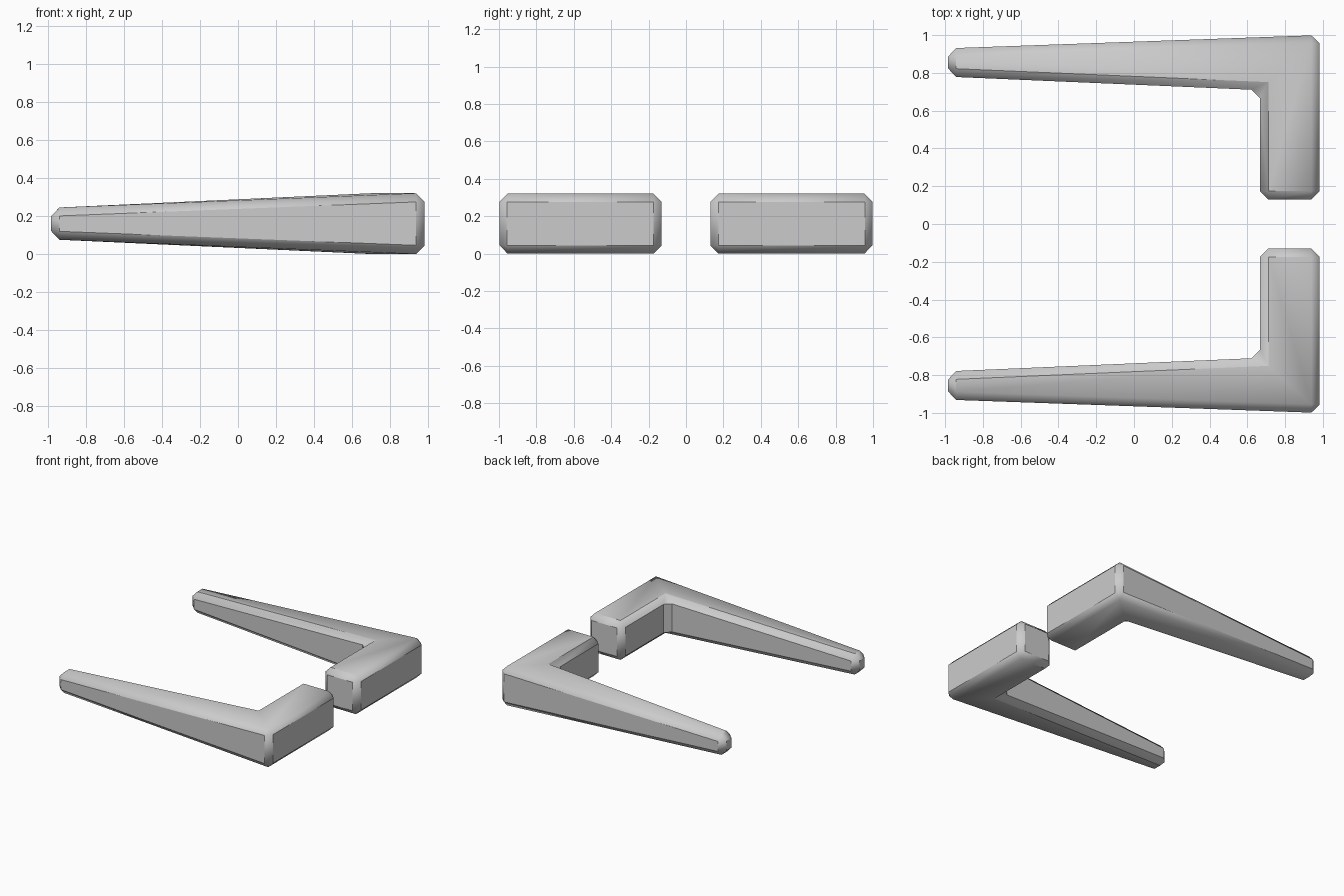
import bpy, bmesh, math

cube = bpy.data.objects.get("Cube")
if cube:
    bpy.data.objects.remove(cube, do_unlink=True)

GREY = (0.6, 0.6, 0.6, 1)
mat = bpy.data.materials.new("light_grey")
mat.use_nodes = True
mat.diffuse_color = GREY
mat.node_tree.nodes["Principled BSDF"].inputs["Base Color"].default_value = GREY

MID = 0.16
# Plan outline with half heights: tip pair, heel pair, stub end pair
PLAN = [(-0.985, -0.93, 0.083), (0.983, -1.0, MID), (0.983, -0.13, MID),
        (0.667, -0.13, MID), (0.667, -0.709, MID), (-0.985, -0.78, 0.083)]


def build_bracket(name, side):
    """Tapered arm and short stub joined in an L, with chamfered edges."""
    bm = bmesh.new()
    top = [bm.verts.new((x, y * side, MID + h)) for x, y, h in PLAN]
    low = [bm.verts.new((x, y * side, MID - h)) for x, y, h in PLAN]
    for ring in (top, low):
        bm.faces.new([ring[i] for i in (0, 1, 4, 5)])
        bm.faces.new([ring[i] for i in (1, 2, 3, 4)])
    for i in range(len(PLAN)):
        j = (i + 1) % len(PLAN)
        bm.faces.new((top[i], top[j], low[j], low[i]))
    bmesh.ops.recalc_face_normals(bm, faces=bm.faces)
    edges = [e for e in bm.edges if e.calc_face_angle() > math.radians(30)]
    bmesh.ops.bevel(bm, geom=edges, offset=0.044, segments=1,
                    profile=0.5, affect='EDGES')
    bmesh.ops.recalc_face_normals(bm, faces=bm.faces)

    # Smooth shading: crisp chamfers, soft along the outer rim
    for f in bm.faces:
        f.smooth = True
    for e in bm.edges:
        mid = (e.verts[0].co + e.verts[1].co) / 2
        flat = any(abs(f.normal.z) > 0.9 for f in e.link_faces)
        outer = mid.x > 0.9 or abs(mid.y) > 0.9
        if e.calc_face_angle() > math.radians(40) and not (flat and outer):
            e.smooth = False

    mesh = bpy.data.meshes.new(name)
    bm.to_mesh(mesh)
    bm.free()
    mesh.materials.append(mat)
    obj = bpy.data.objects.new(name, mesh)
    bpy.context.collection.objects.link(obj)


build_bracket("front_bracket", 1)
build_bracket("back_bracket", -1)
